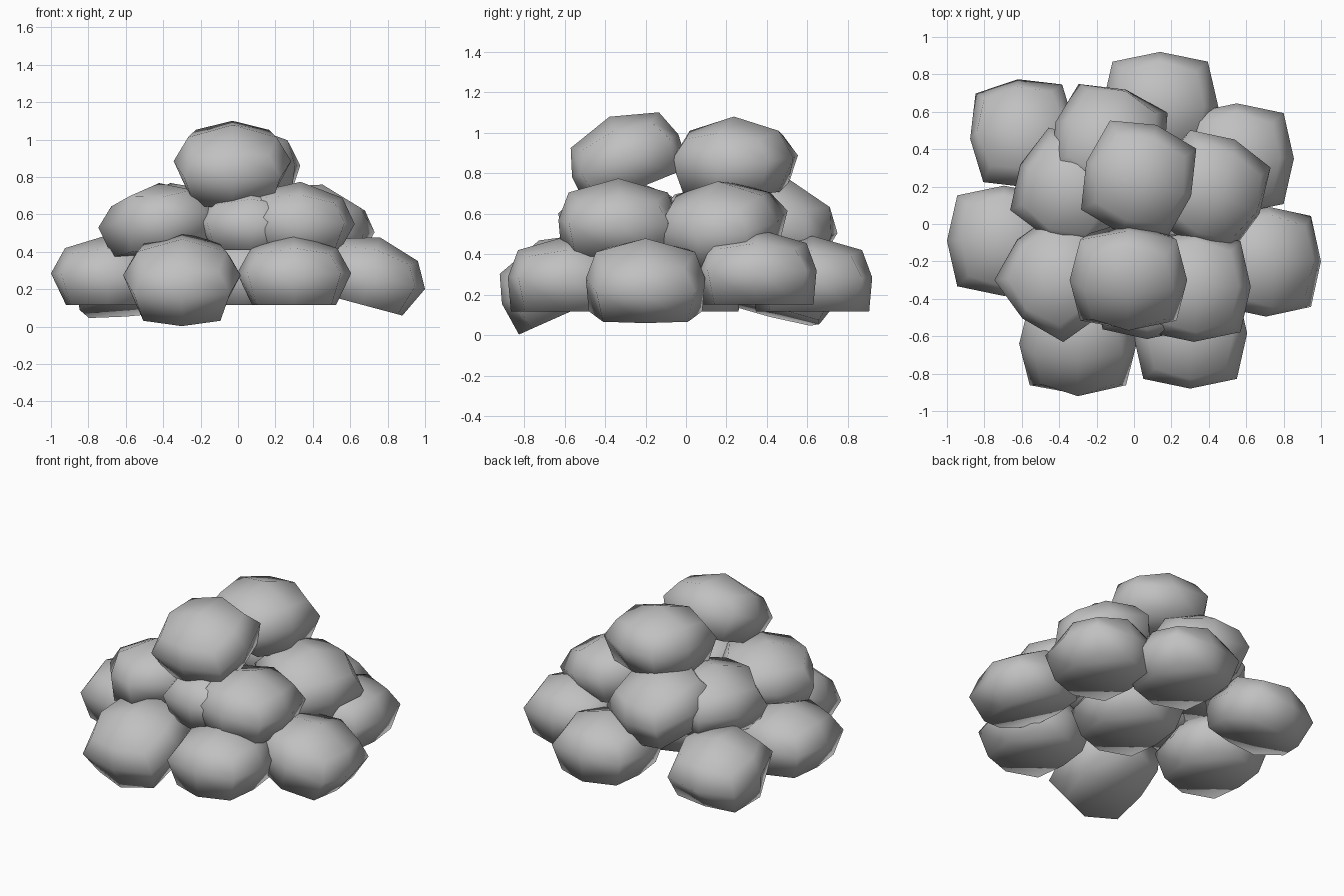
import bpy
import bmesh
from math import radians
from mathutils import Euler, Vector

cube = bpy.data.objects.get("Cube")
if cube:
    bpy.data.objects.remove(cube, do_unlink=True)

stone = bpy.data.materials.new("stone_grey")
stone.use_nodes = True
GREY = (0.53, 0.53, 0.53, 1)
stone.diffuse_color = GREY
stone.node_tree.nodes["Principled BSDF"].inputs["Base Color"].default_value = GREY


def rock_point(co):
    """Turn a lattice point of a halved cube into a rounded, flat-bottomed rock."""
    x, y, z = (round(c) for c in co)
    diagonal = x != 0 and y != 0
    if z == 0:                        # widest ring
        wide, deep = (0.25, 0.243) if diagonal else (0.305, 0.295)
        height = 0
    elif z > 0:                       # shoulder ring and crown
        wide, deep = (0.19, 0.19) if diagonal else (0.23, 0.245)
        height = 0.105 if diagonal else 0.135 if x or y else 0.205
    else:                             # flat underside
        wide, deep = (0.2, 0.21) if diagonal else (0.225, 0.28)
        height = -0.168
    return Vector((x * wide, y * deep, height))


def rock(name, center, tilt=(0, 0, 0), scale=(1, 1, 1)):
    bm = bmesh.new()
    bmesh.ops.create_cube(bm, size=2)
    bmesh.ops.subdivide_edges(bm, edges=bm.edges[:], cuts=1, use_grid_fill=True)
    turn = Euler([radians(a) for a in tilt]).to_matrix()
    for v in bm.verts:
        v.co = turn @ (rock_point(v.co) * Vector(scale))
    for f in bm.faces:
        f.smooth = True
    mesh = bpy.data.meshes.new(name)
    bm.to_mesh(mesh)
    bm.free()
    mesh.materials.append(stone)
    obj = bpy.data.objects.new(name, mesh)
    obj.location = center
    bpy.context.collection.objects.link(obj)


# Bottom layer
rock("base_rock_center", (0.03, -0.02, 0.285))
rock("base_rock_front_right", (-0.3, -0.64, 0.275), (24, 0, 0), (1.03, 1, 1.03))
rock("base_rock_front_left", (0.3, -0.585, 0.285))
rock("base_rock_left", (0.705, -0.2, 0.28), (0, 15, 0))
rock("base_rock_right", (-0.695, -0.09, 0.285))
rock("base_rock_back_right", (-0.595, 0.485, 0.27), (-4, 14, 95), (0.98, 0.96, 1))
rock("base_rock_back_left", (0.55, 0.35, 0.32))
rock("base_rock_back", (0.14, 0.625, 0.285), (0, 0, 0), (1.02, 1, 1))

# Middle layer
rock("middle_rock_front_right", (-0.4, -0.285, 0.565), (0, -8, -42))
rock("middle_rock_front", (0.07, -0.32, 0.56), (0, 0, 0), (0.95, 1, 0.9))
rock("middle_rock_front_left", (0.32, -0.335, 0.57), (0, 4, 0))
rock("middle_rock_left", (0.41, 0.175, 0.56), (13, 0, 65))
rock("middle_rock_back", (-0.13, 0.45, 0.575), (-17, 0, -18))
rock("middle_rock_right", (-0.335, 0.19, 0.565), (0, -8, -25))

# Top layer
rock("top_rock_front", (-0.03, -0.3, 0.885), (22, 0, 0), (1.03, 0.96, 1.02))
rock("top_rock_back", (0.025, 0.24, 0.875), (3, 0, 72))
